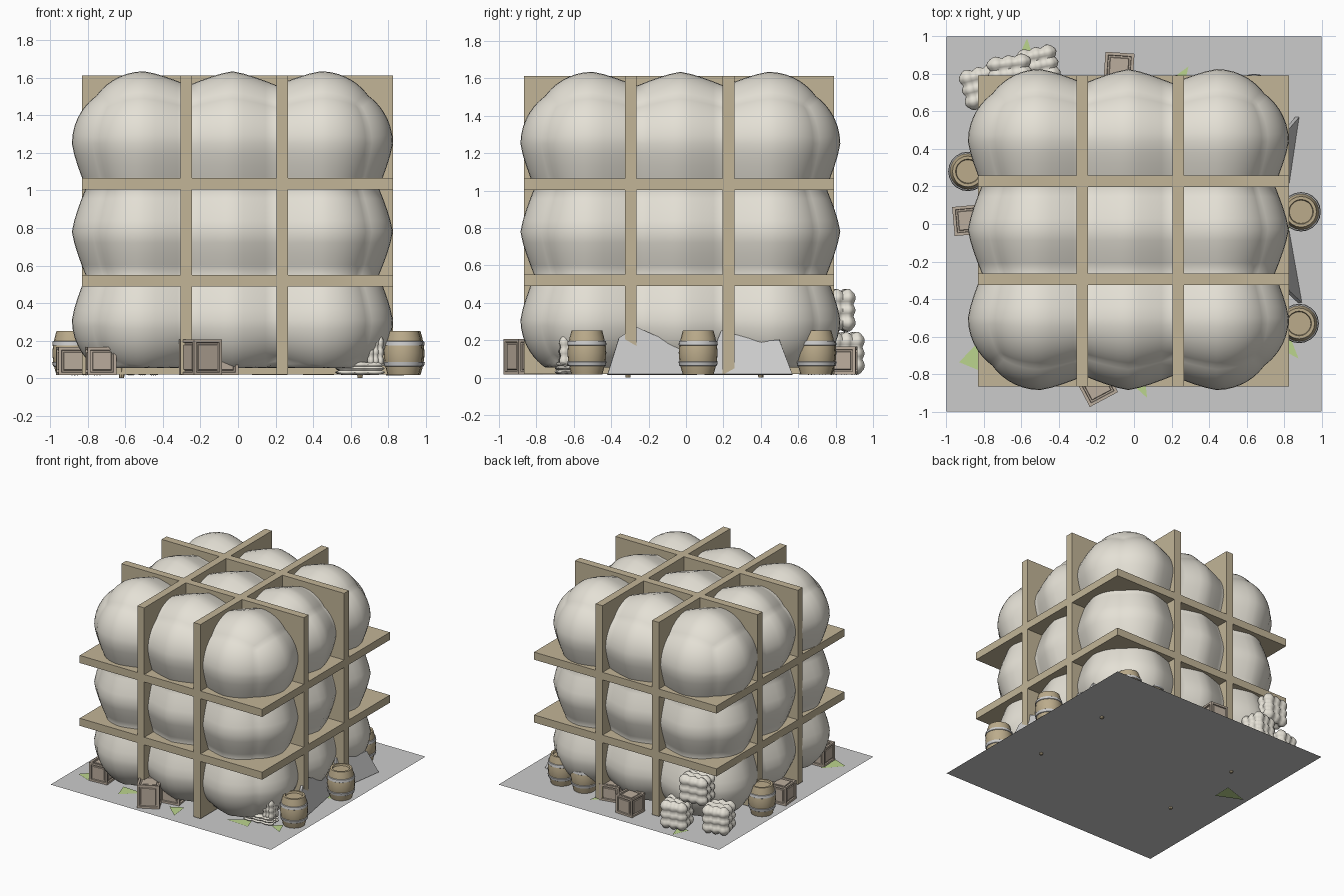
import bpy, bmesh, math
from mathutils import Vector, Matrix

if "Cube" in bpy.data.objects:
    bpy.data.objects.remove(bpy.data.objects["Cube"])


def material(name, r, g, b):
    m = bpy.data.materials.new(name)
    m.diffuse_color = (r, g, b, 1)
    m.use_nodes = True
    m.node_tree.nodes["Principled BSDF"].inputs["Base Color"].default_value = m.diffuse_color
    return m


CLOTH = material("cloth", .78, .75, .67)
TIMBER = material("timber", .54, .46, .31)
OAK = material("oak", .50, .41, .26)
IRON = material("iron", .55, .55, .57)
CRATE = material("crate_wood", .50, .42, .34)
GRASS = material("grass", .50, .66, .27)
STONE = material("stone", .62, .62, .62)


def finish(bm, name, mat, smooth=None):
    bmesh.ops.recalc_face_normals(bm, faces=bm.faces)
    mesh = bpy.data.meshes.new(name)
    bm.to_mesh(mesh)
    bm.free()
    ob = bpy.data.objects.new(name, mesh)
    bpy.context.collection.objects.link(ob)
    mesh.materials.append(mat)
    if smooth:
        bpy.ops.object.select_all(action='DESELECT')
        ob.select_set(True)
        bpy.context.view_layer.objects.active = ob
        bpy.ops.object.shade_smooth_by_angle(angle=math.radians(smooth))
    return ob


# Padded bale: rounded box whose faces swell in a 3 x 3 pattern (half size .855)
def bale(name, center, half=(.855, .855, .855), turn=0, cuts=15, dip=.075, floor=None):
    core, cell = .47, .235
    bm = bmesh.new()
    bmesh.ops.create_cube(bm, size=4 * core)
    bmesh.ops.subdivide_edges(bm, edges=bm.edges[:], cuts=cuts, use_grid_fill=True)
    rot = Matrix.Rotation(turn, 3, 'Z')
    for v in bm.verts:
        q = Vector([max(-core, min(core, c)) for c in v.co])
        n = (v.co - q).normalized()
        corner = 1 - max(abs(c) for c in n)
        r = .385 - .085 * corner
        for c in q:
            d = min(abs(c), core - abs(c)) / cell
            r -= dip * max(0, d) ** 1.3 * (1 if abs(c) < core else 0)
        p = q + n * r
        v.co = rot @ Vector([p[i] * half[i] / .855 for i in range(3)]) + Vector(center)
        if floor is not None:
            v.co.z = max(v.co.z, floor)
    return finish(bm, name, CLOTH, 60)


bale("large_bale", (-.03, -.03, .78), cuts=31, floor=.055)


# Square timber frames around the bale, one pair per axis
LO, HI = (-.83, -.865, .02), (.825, .79, 1.612)


def frame(name, axis, pos, width=.062, depth=.30):
    a, b = [i for i in range(3) if i != axis]
    bm = bmesh.new()
    loops = []
    for inset in (0, depth):
        for side in (-.5, .5):
            ring = []
            for s, t in ((0, 0), (1, 0), (1, 1), (0, 1)):
                co = [0, 0, 0]
                co[axis] = pos + side * width
                co[a] = HI[a] - inset if s else LO[a] + inset
                co[b] = HI[b] - inset if t else LO[b] + inset
                ring.append(bm.verts.new(co))
            loops.append(ring)
    for p, q in ((0, 1), (1, 3), (3, 2), (2, 0)):
        for i in range(4):
            j = (i + 1) % 4
            bm.faces.new((loops[p][i], loops[p][j], loops[q][j], loops[q][i]))
    finish(bm, name, TIMBER)


for axis, label, places in ((0, "lengthwise", (-.276, .235)),
                            (1, "crosswise", (-.295, .227)),
                            (2, "level", (.52, 1.035))):
    for pos in places:
        frame(label + "_frame", axis, pos)


# Barrels: turned body with sunken lid, and two iron hoops
def lathe(name, profile, x, y, mat, sides=20):
    bm = bmesh.new()
    rings = []
    for r, z in profile:
        rings.append([bm.verts.new((x + r * math.cos(k * math.tau / sides),
                                    y + r * math.sin(k * math.tau / sides), z))
                      for k in range(sides)])
    for lo, hi in zip(rings, rings[1:]):
        for k in range(sides):
            j = (k + 1) % sides
            bm.faces.new((lo[k], lo[j], hi[j], hi[k]))
    bm.faces.new(rings[0])
    bm.faces.new(rings[-1])
    finish(bm, name, mat, 35)


for x, y in ((-.885, .28), (.89, .065), (.88, -.53), (.64, .695), (.43, .70)):
    lathe("barrel", [(.082, .016), (.092, .05), (.101, .095), (.104, .133), (.101, .17),
                     (.092, .215), (.082, .252), (.066, .252), (.062, .238)], x, y, OAK)
    for z, r0, r1 in ((.075, .098, .102), (.185, .102, .099)):
        lathe("barrel_hoop", [(r0, z - .012), (r0 + .003, z - .010),
                              (r1 + .003, z + .010), (r1, z + .012)], x, y, IRON)


# Crates with recessed panels
def crate(x, y, size, height, turn):
    bm = bmesh.new()
    bmesh.ops.create_cube(bm, size=1)
    bmesh.ops.scale(bm, vec=(size, size, height), verts=bm.verts)
    faces = bm.faces[:]
    for thick, depth in ((.022, 0), (.003, -.010), (.012, 0), (.004, .006)):
        bmesh.ops.inset_individual(bm, faces=faces, thickness=thick, depth=depth)
    bmesh.ops.rotate(bm, matrix=Matrix.Rotation(math.radians(turn), 3, 'Z'), verts=bm.verts)
    bmesh.ops.translate(bm, vec=(x, y, .016 + height / 2), verts=bm.verts)
    finish(bm, "crate", CRATE)


for spec in ((-.885, .02, .155, .15, 5), (-.73, -.70, .155, .15, 4),
             (-.20, -.86, .17, .19, 28), (-.09, -.70, .16, .13, 10),
             (-.08, .835, .155, .15, -4), (.17, .70, .16, .13, 12)):
    crate(*spec)


# Small bales stacked at the back left corner and slumped at the front right
bale("small_bale", (-.81, .73, .13), (.11, .11, .115), .25, dip=.11)
bale("small_bale", (-.51, .845, .13), (.11, .10, .115), .2, dip=.11)
bale("small_bale", (-.66, .80, .36), (.12, .10, .115), .12, dip=.11)
bale("slumped_sack", (.65, -.63, .052), (.13, .065, .036), .1, dip=.11)
bale("slumped_sack", (.73, -.62, .14), (.045, .06, .085), .1, dip=.11)


# Leaning stone slabs on the right side
def slab(points):
    bm = bmesh.new()
    bm.faces.new([bm.verts.new(p) for p in points])
    ob = finish(bm, "leaning_slab", STONE)
    mod = ob.modifiers.new("thickness", 'SOLIDIFY')
    mod.thickness = .02
    mod.offset = 0


slab([(.885, -.42, .016), (.80, .06, .016), (.74, .04, .21), (.77, -.16, .22),
      (.79, -.27, .27), (.82, -.36, .21)])
slab([(.80, .10, .016), (.87, .57, .016), (.81, .50, .20), (.78, .40, .19),
      (.75, .19, .25)])

# Ground sheet, ground pegs and grass patches
bm = bmesh.new()
bmesh.ops.create_grid(bm, x_segments=1, y_segments=1, size=1)
bmesh.ops.translate(bm, vec=(0, 0, .013), verts=bm.verts)
finish(bm, "ground_sheet", STONE)

for x in (-.62, .65):
    for y in (-.31, .40):
        lathe("ground_peg", [(.013, 0), (.02, .06)], x, y, OAK, 8)


def patch(x, y, size, turn, z=.018):
    bm = bmesh.new()
    verts = []
    for k, r in ((0, 1), (2.2, .8), (3.9, .7)):
        a = k + math.radians(turn)
        verts.append(bm.verts.new((x + size * r * math.cos(a), y + size * r * math.sin(a), z)))
    bm.faces.new(verts)
    finish(bm, "grass_patch", GRASS)


for spec in ((-.84, -.71, .12, 70), (-.57, .90, .09, 90), (.82, -.66, .08, -45),
             (.25, .77, .08, 60), (.02, -.84, .10, -60), (-.45, -.78, .12, 20),
             (.55, -.72, .12, 200), (.83, .0, .07, 10), (-.82, .14, .14, 180, .006)):
    patch(*spec)
